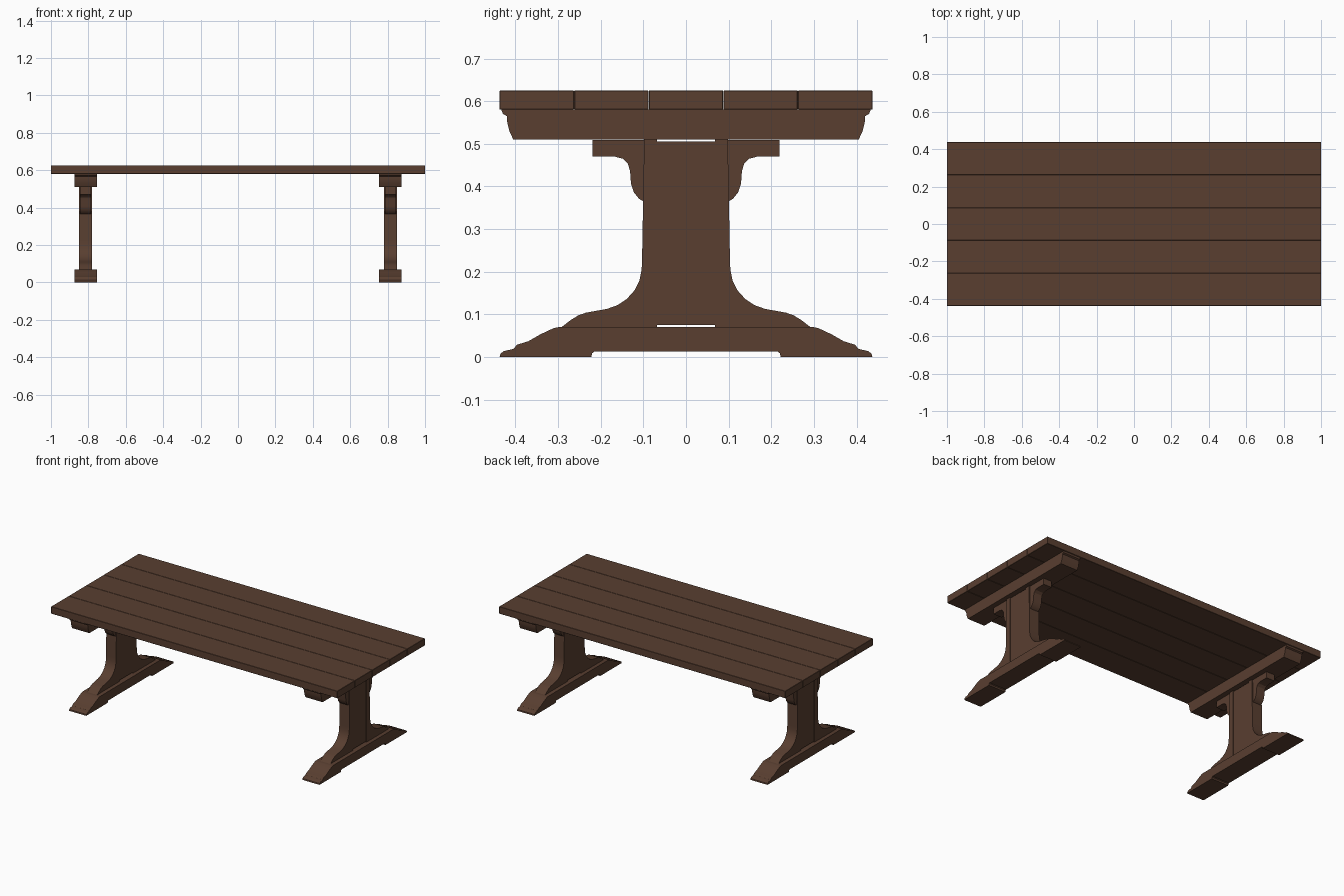
import bpy, bmesh

if "Cube" in bpy.data.objects:
    bpy.data.objects.remove(bpy.data.objects["Cube"])

wood = bpy.data.materials.new("dark brown wood")
wood.diffuse_color = (0.1, 0.049, 0.03, 1)
wood.use_nodes = True
wood.node_tree.nodes["Principled BSDF"].inputs["Base Color"].default_value = wood.diffuse_color


def extrude_profile(name, pts, x, half, bevel=0.0):
    """Extrude a (y, z) outline along x, centred at x."""
    bm = bmesh.new()
    a = [bm.verts.new((x - half, y, z)) for y, z in pts]
    b = [bm.verts.new((x + half, y, z)) for y, z in pts]
    bm.faces.new(a)
    bm.faces.new(b[::-1])
    n = len(pts)
    for i in range(n):
        j = (i + 1) % n
        bm.faces.new((a[i], b[i], b[j], a[j]))
    bmesh.ops.recalc_face_normals(bm, faces=bm.faces)
    if bevel:
        bmesh.ops.bevel(bm, geom=list(bm.edges), offset=bevel, segments=1, affect='EDGES')
    me = bpy.data.meshes.new(name)
    bm.to_mesh(me)
    bm.free()
    me.materials.append(wood)
    ob = bpy.data.objects.new(name, me)
    bpy.context.collection.objects.link(ob)
    bpy.ops.object.select_all(action='DESELECT')
    ob.select_set(True)
    bpy.context.view_layer.objects.active = ob
    bpy.ops.object.shade_smooth_by_angle(angle=0.5)
    return ob


def rect(y0, y1, z0, z1):
    return [(y0, z0), (y1, z0), (y1, z1), (y0, z1)]


def mirrored(pts):
    return pts + [(-y, z) for y, z in reversed(pts)]


# half outlines, y >= 0
foot = [(0.215, 0.013), (0.22, 0.009), (0.222, 0), (0.437, 0), (0.435, 0.008), (0.427, 0.014),
        (0.405, 0.019), (0.396, 0.029), (0.37, 0.037), (0.34, 0.054), (0.31, 0.068), (0.3, 0.07)]
beam = [(0.405, 0.51), (0.414, 0.53), (0.419, 0.55), (0.42, 0.565), (0.429, 0.57), (0.433, 0.58)]
side = [(0.068, 0.07), (0.292, 0.07), (0.27, 0.087), (0.252, 0.098), (0.235, 0.104), (0.185, 0.113),
        (0.16, 0.122), (0.139, 0.136), (0.121, 0.156), (0.109, 0.18), (0.104, 0.205),
        (0.103, 0.23), (0.098, 0.51), (0.068, 0.51)]
bracket = [(0.1, 0.365), (0.11, 0.371), (0.122, 0.386), (0.129, 0.407), (0.131, 0.435),
           (0.136, 0.453), (0.148, 0.465), (0.167, 0.47), (0.219, 0.47), (0.219, 0.509), (0.098, 0.509)]

# table top planks
for i in range(5):
    y = (i - 2) * 0.175
    extrude_profile(f"top_plank_{i + 1}", rect(y - 0.0872, y + 0.0872, 0.58, 0.625), 0, 1.0, 0.0015)

# two trestles
for end, x in (("left", -0.815), ("right", 0.815)):
    extrude_profile(f"{end}_foot", mirrored(foot), x, 0.06)
    extrude_profile(f"{end}_top_beam", mirrored(beam), x, 0.06)
    extrude_profile(f"{end}_centre_post", rect(-0.068, 0.068, 0.075, 0.505), x, 0.032)
    for tag, s in (("front", -1), ("back", 1)):
        extrude_profile(f"{end}_{tag}_side_post", [(s * y, z) for y, z in side], x, 0.035)
        extrude_profile(f"{end}_{tag}_bracket", [(s * y, z) for y, z in bracket], x, 0.029)
